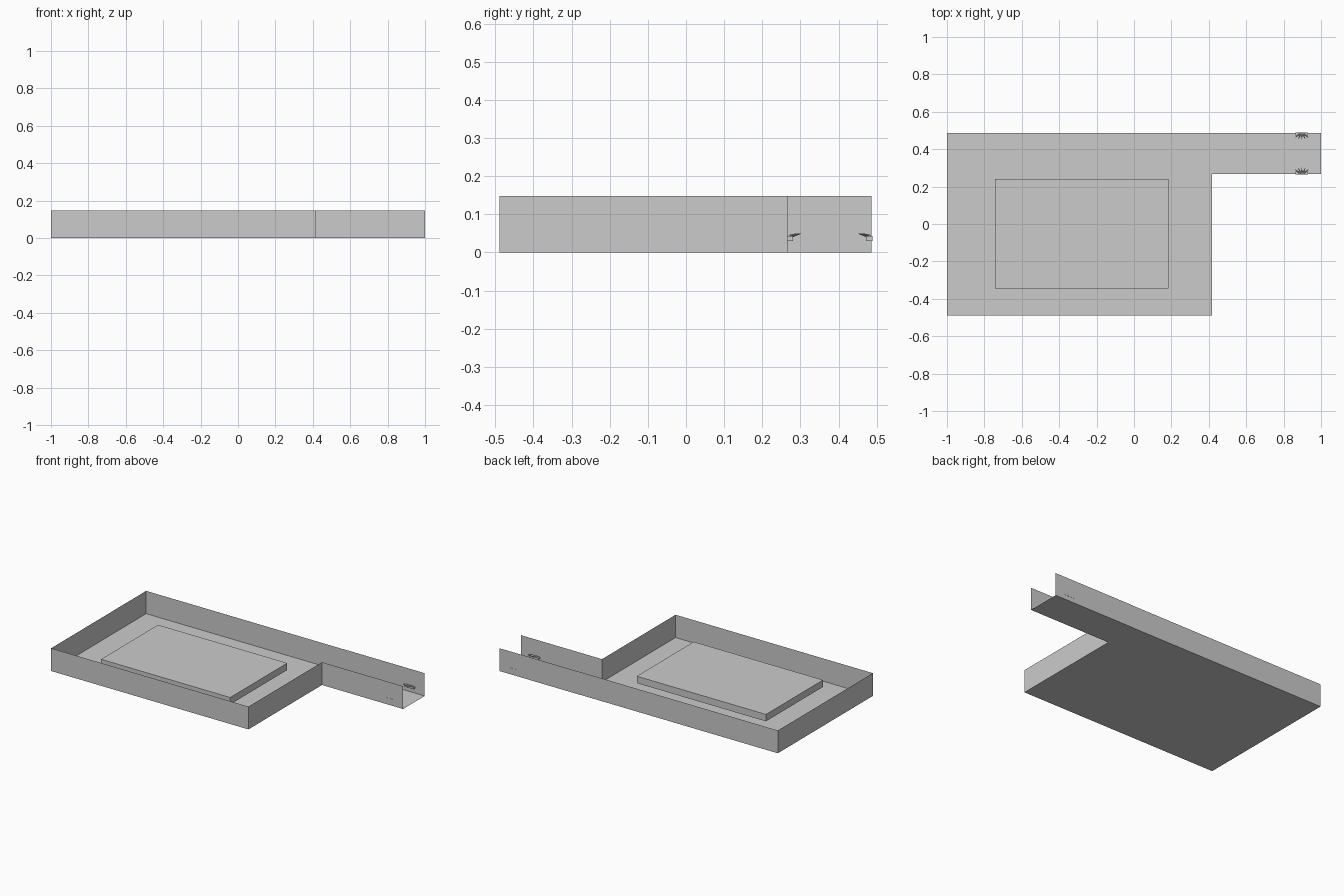
import bpy, bmesh, math
from mathutils import Matrix, Vector

if "Cube" in bpy.data.objects:
    bpy.data.objects.remove(bpy.data.objects["Cube"])

grey = bpy.data.materials.new("plain_grey")
grey.diffuse_color = (0.6, 0.6, 0.6, 1)
grey.use_nodes = True
grey.node_tree.nodes["Principled BSDF"].inputs["Base Color"].default_value = grey.diffuse_color


def finish(name, bm):
    me = bpy.data.meshes.new(name)
    bm.to_mesh(me)
    bm.free()
    me.materials.append(grey)
    ob = bpy.data.objects.new(name, me)
    bpy.context.collection.objects.link(ob)
    return ob


def floor(name, x0, x1, y0, y1):
    bm = bmesh.new()
    bm.faces.new([bm.verts.new((x, y, 0)) for x, y in
                  ((x0, y0), (x1, y0), (x1, y1), (x0, y1))])
    return finish(name, bm)


def wall(name, path, h=0.148):
    # thin upright sheet following a plan path
    bm = bmesh.new()
    low = [bm.verts.new((x, y, 0)) for x, y in path]
    top = [bm.verts.new((x, y, h)) for x, y in path]
    for i in range(len(path) - 1):
        bm.faces.new((low[i], low[i + 1], top[i + 1], top[i]))
    return finish(name, bm)


def add_box(bm, x0, x1, y0, y1, z0, z1):
    m = (Matrix.Translation(((x0 + x1) / 2, (y0 + y1) / 2, (z0 + z1) / 2))
         @ Matrix.Diagonal((x1 - x0, y1 - y0, z1 - z0, 1)))
    bmesh.ops.create_cube(bm, size=1, matrix=m)


# room: floor and walls, with the back right corner open to the passage
XL, XR, YF, YB = -1.0, 0.417, -0.4885, 0.486
PX, PF, PB = 0.417, 0.266, 0.4875
floor("room_floor", XL, XR, YF, YB)
wall("room_walls", [(XR, PF), (XR, YF), (XL, YF), (XL, YB), (XR, YB)][::-1])

# slab hovering above the floor
bm = bmesh.new()
add_box(bm, -0.743, 0.185, -0.344, 0.241, 0.045, 0.09)
finish("raised_slab", bm)

# passage, open at both ends
floor("passage_floor", PX, 1.0, PF, PB)
wall("passage_front_wall", [(PX, PF), (1.0, PF)])
wall("passage_back_wall", [(1.0, PB), (PX, PB)])


def wall_fitting(name, y, d):
    # small wide bracket with a fan of spikes leaning into the passage
    bm = bmesh.new()
    a, b = sorted((y - 0.001 * d, y + 0.015 * d))
    add_box(bm, 0.864, 0.930, a, b, 0.030, 0.043)
    for i in range(5):
        ang = math.radians(-50 + 25 * i)
        v = Vector((math.sin(ang), d * math.cos(ang), 0.25)).normalized()
        length = 0.03
        base = Vector((0.897 + 0.006 * (i - 2), y + 0.006 * d, 0.042))
        m = (Matrix.Translation(base + v * length / 2)
             @ v.to_track_quat('Z', 'Y').to_matrix().to_4x4())
        bmesh.ops.create_cone(bm, cap_ends=True, segments=4, radius1=0.005,
                              radius2=0.001, depth=length, matrix=m)
    finish(name, bm)


wall_fitting("front_wall_fitting", PF, 1)
wall_fitting("back_wall_fitting", PB, -1)
